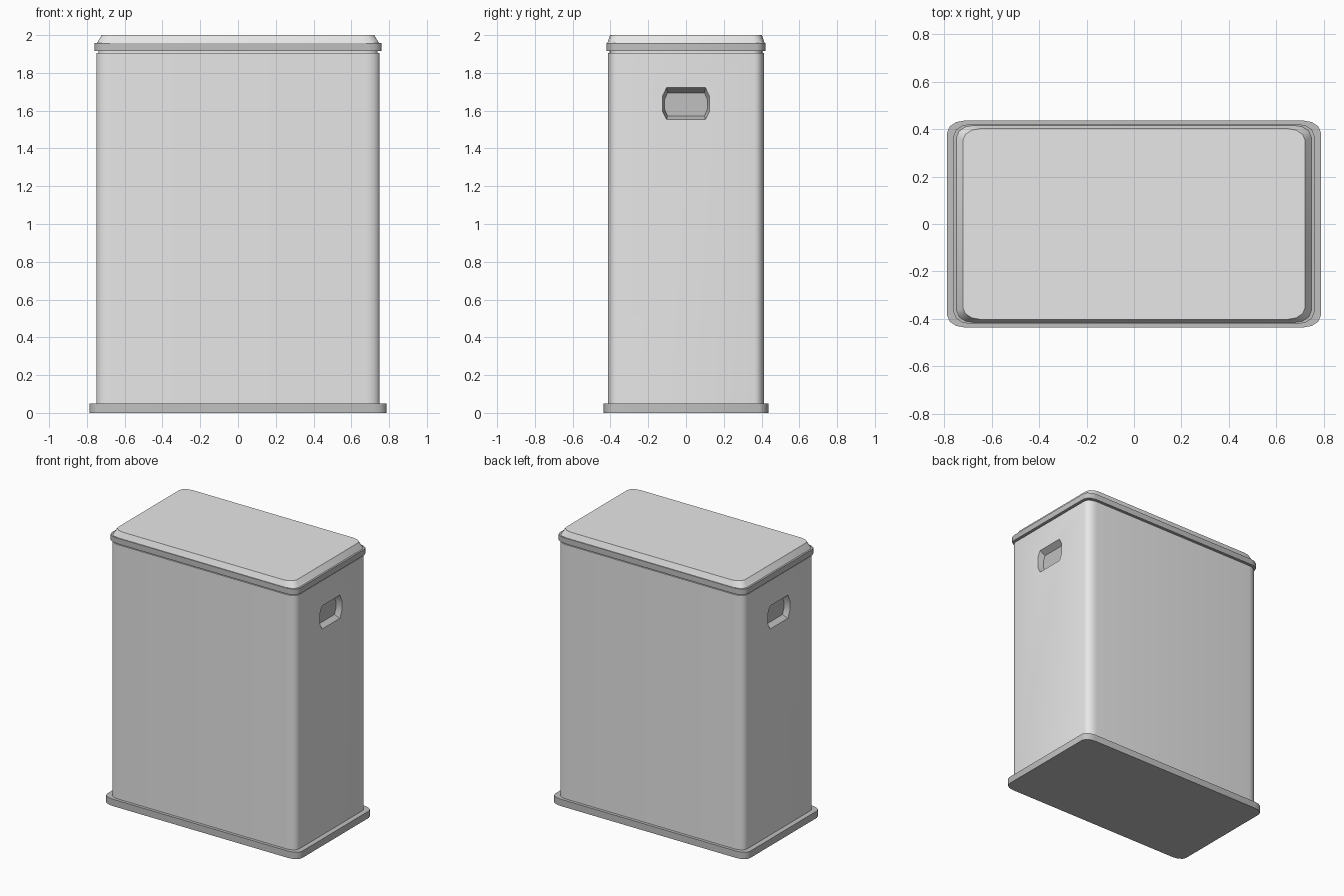
import bpy, bmesh, math

if "Cube" in bpy.data.objects:
    bpy.data.objects.remove(bpy.data.objects["Cube"])


def material(name, v):
    m = bpy.data.materials.new(name)
    m.diffuse_color = (v, v, v, 1)
    m.use_nodes = True
    m.node_tree.nodes["Principled BSDF"].inputs["Base Color"].default_value = m.diffuse_color
    return m


LIGHT = material("light grey", 0.8)
DARK = material("mid grey", 0.53)


def outline(hx, hy, seg, rx=0.075, ry=0.05):
    """Rounded rectangle, counter-clockwise, starting at the right side's lower end."""
    pts = []
    for sx, sy, start in ((1, 1, 0), (-1, 1, 90), (-1, -1, 180), (1, -1, 270)):
        for i in range(seg + 1):
            a = math.radians(start + 90 * i / seg)
            pts.append((sx * (hx - rx) + rx * math.cos(a),
                        sy * (hy - ry) + ry * math.sin(a)))
    return pts


def finish(bm, name, mats):
    bmesh.ops.recalc_face_normals(bm, faces=bm.faces[:])
    me = bpy.data.meshes.new(name)
    bm.to_mesh(me)
    bm.free()
    ob = bpy.data.objects.new(name, me)
    bpy.context.collection.objects.link(ob)
    for m in mats:
        me.materials.append(m)
    bpy.ops.object.select_all(action='DESELECT')
    ob.select_set(True)
    bpy.context.view_layer.objects.active = ob
    bpy.ops.object.shade_smooth_by_angle(angle=math.radians(40))
    return ob


def handle_ring(bm, x, hy, z0, z1, cy, cz):
    """Chamfered opening: bottom, +y side, top, -y side vertex pairs."""
    pts = [(-hy + cy, z0), (hy - cy, z0), (hy, z0 + cz), (hy, z1 - cz),
           (hy - cy, z1), (-hy + cy, z1), (-hy, z1 - cz), (-hy, z0 + cz)]
    return [bm.verts.new((x, y, z)) for y, z in pts]


def side_with_handle(bm, bl, br, tr, tl, sx):
    """Flat side panel with a recessed hand grip (corners given in y order)."""
    h = handle_ring(bm, bl.co.x, 0.125, 1.553, 1.722, 0.022, 0.045)
    f = handle_ring(bm, bl.co.x - sx * 0.04, 0.113, 1.572, 1.694, 0.015, 0.035)
    for vs in ((bl, br, h[1], h[0]), (br, tr, h[4], h[3], h[2], h[1]),
               (tr, tl, h[5], h[4]), (tl, bl, h[0], h[7], h[6], h[5])):
        bm.faces.new(vs)
    for i in range(8):
        j = (i + 1) % 8
        bm.faces.new((h[i], h[j], f[j], f[i])).material_index = 1
    bm.faces.new(f).material_index = 1


def loft(name, layers, mats, seg=3, handles=False):
    """Stack rounded rectangles (hx, hy, z) and cap both ends."""
    bm = bmesh.new()
    rings = [[bm.verts.new((x, y, z)) for x, y in outline(hx, hy, seg)]
             for hx, hy, z in layers]
    n = len(rings[0])
    for k, (a, b) in enumerate(zip(rings, rings[1:])):
        for i in range(n):
            j = (i + 1) % n
            if handles and k == 0 and i == n - 1:
                side_with_handle(bm, a[i], a[j], b[j], b[i], 1)
            elif handles and k == 0 and i == 2 * seg + 1:
                side_with_handle(bm, a[j], a[i], b[i], b[j], -1)
            else:
                bm.faces.new((a[i], a[j], b[j], b[i]))
    bm.faces.new(rings[0])
    bm.faces.new(rings[-1])
    return finish(bm, name, mats)


# base plate
loft("base_plate", [(0.787, 0.436, 0), (0.787, 0.436, 0.05)], [DARK])

# tall body with hand grips on both sides and a narrow neck under the lid
loft("body", [(0.75, 0.414, 0.05), (0.75, 0.414, 1.905),
              (0.738, 0.404, 1.905), (0.738, 0.404, 1.915)],
     [LIGHT, DARK], seg=5, handles=True)

# lid rim and bevelled lid top
loft("lid_rim", [(0.76, 0.422, 1.915), (0.76, 0.422, 1.957)], [DARK])
loft("lid_top", [(0.747, 0.416, 1.957), (0.721, 0.402, 2.0)], [LIGHT])
